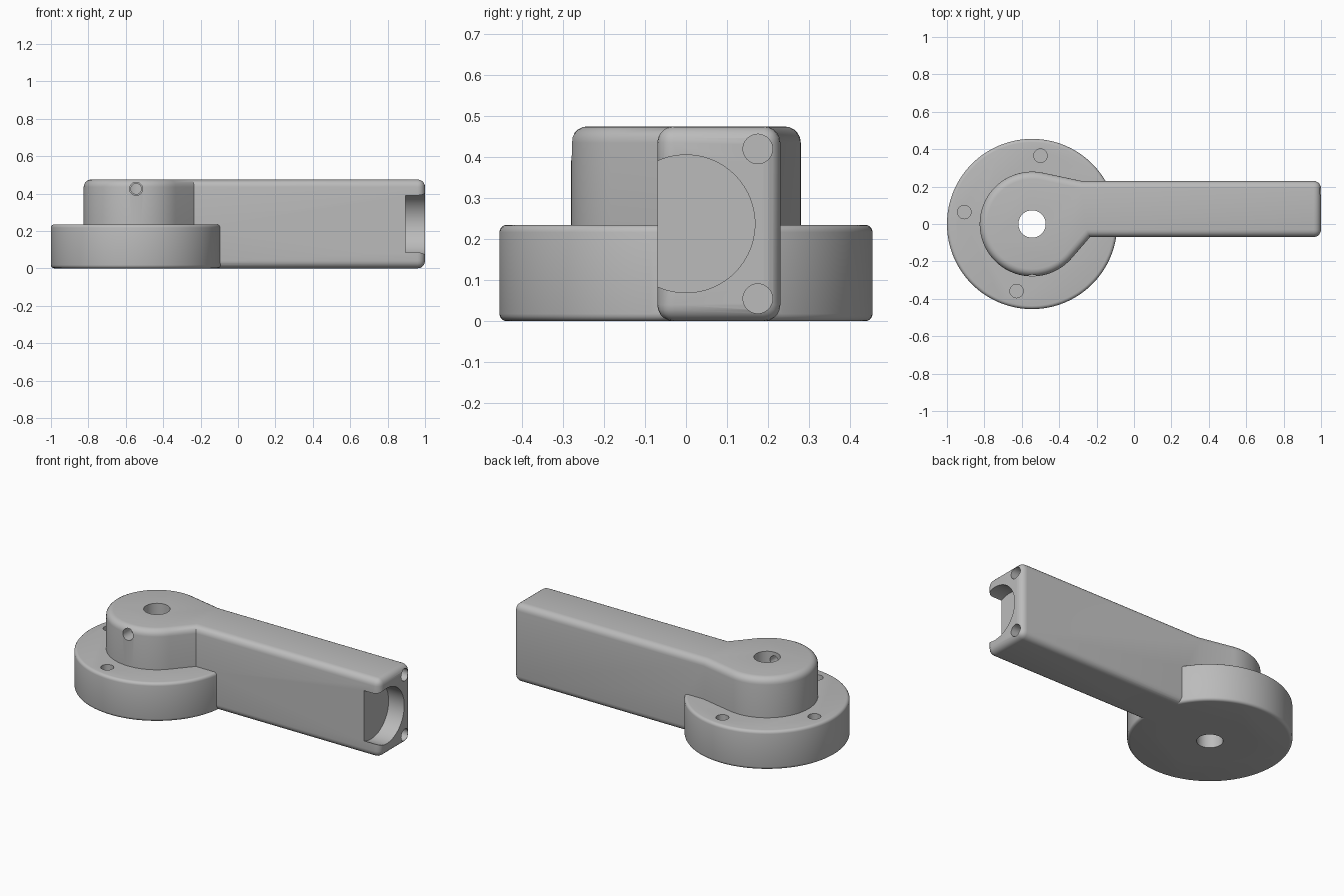
import bpy, bmesh, math
from mathutils import Vector, Matrix

cube = bpy.data.objects.get("Cube")
if cube:
    bpy.data.objects.remove(cube, do_unlink=True)

HUB = Vector((-0.545, 0))
HUB_R, DISC_R = 0.28, 0.455
DISC_H, ARM_H = 0.235, 0.475
ARM_Y0, ARM_Y1, ARM_END = -0.07, 0.23, 1.0
FILLET = 0.04

grey = bpy.data.materials.new("plain grey")
grey.use_nodes = True
grey.diffuse_color = (0.5, 0.5, 0.5, 1)
grey.node_tree.nodes["Principled BSDF"].inputs["Base Color"].default_value = grey.diffuse_color


def add_object(name, bm):
    bmesh.ops.recalc_face_normals(bm, faces=bm.faces)
    mesh = bpy.data.meshes.new(name)
    bm.to_mesh(mesh)
    bm.free()
    mesh.materials.append(grey)
    obj = bpy.data.objects.new(name, mesh)
    bpy.context.scene.collection.objects.link(obj)
    return obj


def cylinder(name, start, end, radius, sides=64, bevel=0):
    start, end = Vector(start), Vector(end)
    axis = end - start
    bm = bmesh.new()
    turn = axis.to_track_quat('Z', 'Y').to_matrix().to_4x4()
    bmesh.ops.create_cone(bm, cap_ends=True, segments=sides, radius1=radius,
                          radius2=radius, depth=axis.length,
                          matrix=Matrix.Translation((start + end) / 2) @ turn)
    if bevel:
        rims = [e for e in bm.edges if any(len(f.verts) > 4 for f in e.link_faces)]
        bmesh.ops.bevel(bm, geom=rims, offset=bevel, segments=4, profile=0.5, affect='EDGES')
    return add_object(name, bm)


def tangent_angle(point, side):
    """Angle on the hub where a line from the point touches it."""
    d = Vector(point) - HUB
    return math.atan2(d.y, d.x) + side * math.acos(HUB_R / d.length)


# Arm and hub: one outline, extruded and rounded
front_neck, back_neck = (-0.235, ARM_Y0), (-0.28, ARM_Y1)
a0 = tangent_angle(back_neck, 1)
a1 = tangent_angle(front_neck, -1) + math.tau
steps = 72
outline = [HUB + HUB_R * Vector((math.cos(a), math.sin(a)))
           for a in (a0 + (a1 - a0) * i / steps for i in range(steps + 1))]
outline += [front_neck, (ARM_END, ARM_Y0), (ARM_END, ARM_Y1), back_neck]

bm = bmesh.new()
base = bm.faces.new([bm.verts.new((p[0], p[1], 0)) for p in outline])
top = bmesh.ops.extrude_face_region(bm, geom=[base], use_keep_orig=True)
bmesh.ops.translate(bm, vec=(0, 0, ARM_H),
                    verts=[v for v in top["geom"] if isinstance(v, bmesh.types.BMVert)])
bmesh.ops.recalc_face_normals(bm, faces=bm.faces)
rounded = [e for e in bm.edges
           if abs(e.verts[0].co.z - e.verts[1].co.z) < 0.001
           or min(v.co.x for v in e.verts) > 0.99]
bmesh.ops.bevel(bm, geom=rounded, offset=FILLET, segments=5, profile=0.5, affect='EDGES')
lever = add_object("lever_arm", bm)

# Round base flange
flange = cylinder("flange", (HUB.x, 0, 0), (HUB.x, 0, DISC_H), DISC_R, 128, 0.018)

# Cutters: shaft bore, set screw, end pocket
cutters = [
    cylinder("shaft_bore", (HUB.x, 0, -0.1), (HUB.x, 0, 0.6), 0.073),
    cylinder("set_screw_mouth", (HUB.x, -0.4, 0.425), (HUB.x, -0.2, 0.425), 0.035, 40),
    cylinder("set_screw_hole", (HUB.x, -0.4, 0.425), (HUB.x, 0, 0.425), 0.028, 40),
    cylinder("end_pocket", (0.895, 0, ARM_H / 2), (1.1, 0, ARM_H / 2), 0.168, 96),
]
# End screw holes
for z in (0.055, ARM_H - 0.055):
    cutters.append(cylinder("end_screw_hole", (0.8, 0.175, z), (1.1, 0.175, z), 0.036, 40))
# Flange screw holes
for degrees in (83, 170, 257):
    a = math.radians(degrees)
    x, y = HUB.x + 0.368 * math.cos(a), 0.368 * math.sin(a)
    cutters.append(cylinder("flange_hole", (x, y, 0.1), (x, y, 0.3), 0.036, 40))

# Join the solids, then cut the holes
bpy.context.view_layer.objects.active = lever
for tool in [flange] + cutters:
    mod = lever.modifiers.new(tool.name, 'BOOLEAN')
    mod.operation = 'UNION' if tool is flange else 'DIFFERENCE'
    mod.solver = 'EXACT'
    mod.object = tool
    bpy.ops.object.modifier_apply(modifier=mod.name)
    bpy.data.objects.remove(tool, do_unlink=True)

# Smooth curves, sharp edges
for obj in bpy.context.selected_objects:
    obj.select_set(False)
lever.select_set(True)
bpy.ops.object.shade_smooth_by_angle(angle=math.radians(30))
